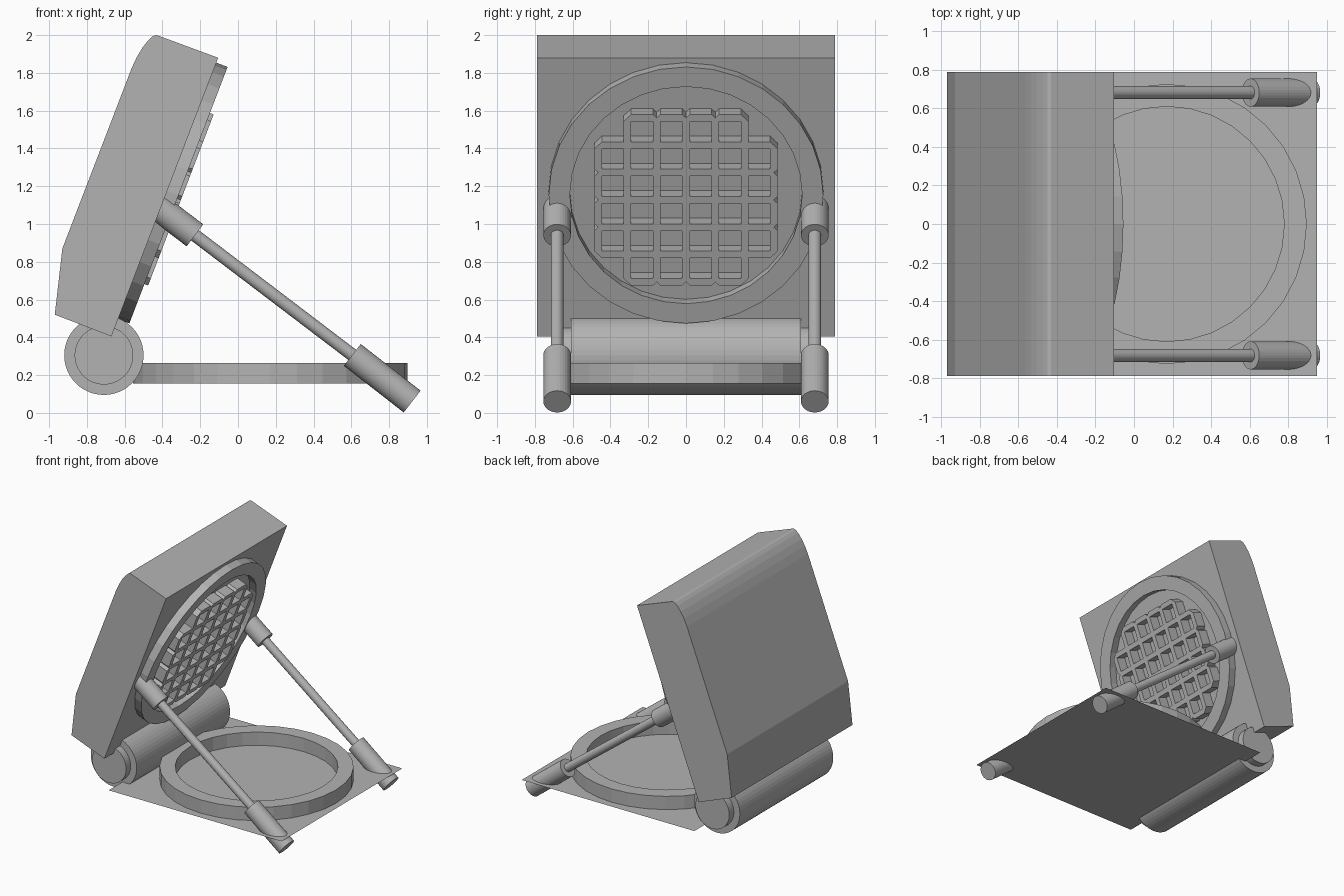
import bpy, bmesh, math
from mathutils import Vector, Matrix

if "Cube" in bpy.data.objects:
    bpy.data.objects.remove(bpy.data.objects["Cube"])

grey = bpy.data.materials.new("plain_grey")
grey.diffuse_color = (0.45, 0.45, 0.45, 1)
grey.use_nodes = True
grey.node_tree.nodes["Principled BSDF"].inputs["Base Color"].default_value = grey.diffuse_color


def finish(bm, name, matrix=Matrix()):
    bmesh.ops.recalc_face_normals(bm, faces=bm.faces[:])
    bm.transform(matrix)
    me = bpy.data.meshes.new(name)
    bm.to_mesh(me)
    bm.free()
    me.materials.append(grey)
    ob = bpy.data.objects.new(name, me)
    bpy.context.collection.objects.link(ob)
    return ob


def rod(name, a, b, r, seg=32):
    a, b = Vector(a), Vector(b)
    bm = bmesh.new()
    bmesh.ops.create_cone(bm, cap_ends=True, segments=seg, radius1=r, radius2=r,
                          depth=(b - a).length)
    rot = (b - a).to_track_quat('Z', 'Y').to_matrix().to_4x4()
    return finish(bm, name, Matrix.Translation((a + b) / 2) @ rot)


def ring(name, matrix, r_out, r_in, h, seg=32):
    bm = bmesh.new()
    section = [(r_out, 0), (r_out, h), (r_in, h), (r_in, 0)]
    loops = []
    for i in range(seg):
        t = 2 * math.pi * i / seg
        loops.append([bm.verts.new((r * math.cos(t), r * math.sin(t), z)) for r, z in section])
    for i in range(seg):
        p, q = loops[i], loops[(i + 1) % seg]
        for k in range(4):
            m = (k + 1) % 4
            bm.faces.new((p[k], q[k], q[m], p[m]))
    return finish(bm, name, matrix)


# lid: side profile pushed across the width
W = 0.79
profile = [(-0.67, 0.405), (-0.105, 1.88), (-0.43, 2.0), (-0.45, 1.995), (-0.473, 1.975),
           (-0.505, 1.935), (-0.535, 1.885), (-0.563, 1.825), (-0.93, 0.87), (-0.97, 0.52)]
bm = bmesh.new()
face = bm.faces.new([bm.verts.new((x, -W, z)) for x, z in profile])
res = bmesh.ops.extrude_face_region(bm, geom=[face], use_keep_orig=True)
bmesh.ops.translate(bm, vec=(0, 2 * W, 0),
                    verts=[v for v in res["geom"] if isinstance(v, bmesh.types.BMVert)])
finish(bm, "lid")

# frame of the lid's inner face: local x across, local y up the face, local z outward
d = Vector((0.565, 0, 1.475)).normalized()
across = Vector((0, 1, 0))
axes = Matrix((across, d, across.cross(d))).transposed().to_4x4()


def on_lid(along):
    return Matrix.Translation(Vector((-0.67, 0, 0.405)) + d * along) @ axes


# cooking rims
ring("lid_rim", on_lid(0.825), 0.727, 0.615, 0.064)
ring("base_rim", Matrix.Translation((0.17, 0, 0.155)), 0.727, 0.61, 0.11)

# base plate
bm = bmesh.new()
bmesh.ops.create_grid(bm, x_segments=1, y_segments=1, size=W)
finish(bm, "base_plate", Matrix.Translation((0.16, 0, 0.155)))

# waffle grid: 6 x 6 square cells without the corners, bevelled outer edges
P, BAR = 0.155, 0.02
half, hole, outer = P / 2, P / 2 - BAR, P / 2 + BAR
cells = {(i, j) for i in range(6) for j in range(6) if not (i in (0, 5) and j in (0, 5))}
bm = bmesh.new()
for i, j in sorted(cells):
    c = Vector(((i - 2.5) * P, (j - 2.5) * P, 0))
    for dx, dy in ((1, 0), (0, 1), (-1, 0), (0, -1)):
        def pt(u, v):
            return bm.verts.new(c + Vector((u * dx - v * dy, u * dy + v * dx, 0)))
        bm.faces.new((pt(hole, -hole), pt(half, -half), pt(half, half), pt(hole, hole)))
        if (i + dx, j + dy) not in cells:
            bm.faces.new((pt(half, -half), pt(outer, -hole), pt(outer, hole), pt(half, half)))
bmesh.ops.remove_doubles(bm, verts=bm.verts[:], dist=0.001)
res = bmesh.ops.extrude_face_region(bm, geom=bm.faces[:], use_keep_orig=True)
bmesh.ops.translate(bm, vec=(0, 0, 0.085),
                    verts=[v for v in res["geom"] if isinstance(v, bmesh.types.BMVert)])
finish(bm, "waffle_grid", on_lid(0.806))

# hinge barrel and its narrower pin
rod("hinge_barrel", (-0.71, -0.61, 0.305), (-0.71, 0.61, 0.305), 0.21, 48)
rod("hinge_pin", (-0.71, -0.67, 0.305), (-0.71, 0.67, 0.305), 0.155, 48)

# support struts with thick end sleeves
for side, y in (("front", -0.682), ("back", 0.682)):
    rod(side + "_strut", (-0.3, y, 0.995), (0.7, y, 0.235), 0.034)
    rod(side + "_upper_sleeve", (-0.546, y, 1.182), (-0.228, y, 0.94), 0.073)
    rod(side + "_lower_sleeve", (0.605, y, 0.307), (0.922, y, 0.06), 0.073)
